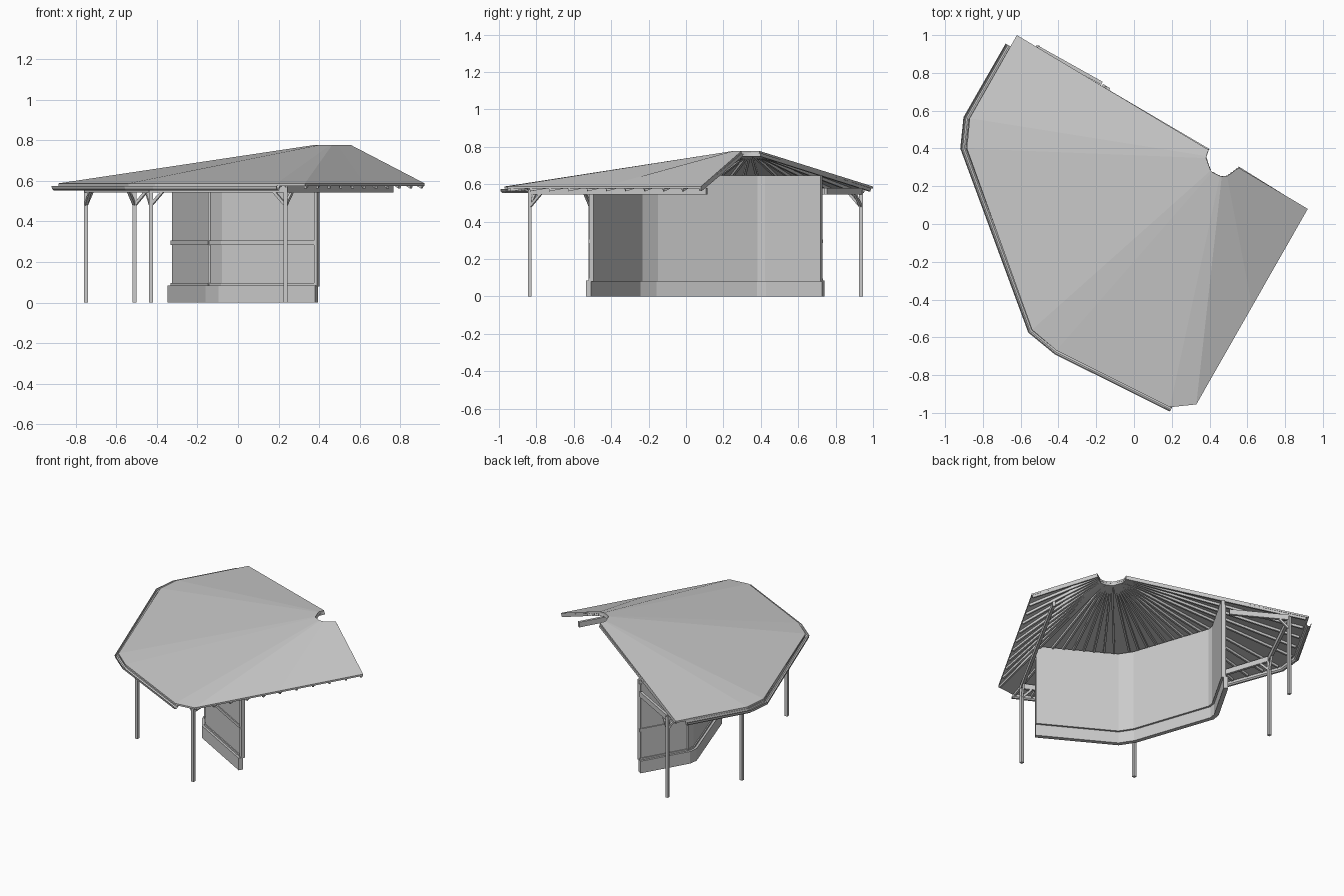
import bpy, bmesh
from mathutils import Vector, Matrix

if "Cube" in bpy.data.objects:
    bpy.data.objects.remove(bpy.data.objects["Cube"])


def finish(name, bm):
    bmesh.ops.recalc_face_normals(bm, faces=bm.faces)
    me = bpy.data.meshes.new(name)
    bm.to_mesh(me)
    bm.free()
    ob = bpy.data.objects.new(name, me)
    bpy.context.collection.objects.link(ob)
    return ob


def sweep(name, path, profile):
    """Sweep a closed (outward offset, z) profile along a mitred plan path."""
    pts = [Vector(p) for p in path]
    bm = bmesh.new()
    rings = []
    for i, p in enumerate(pts):
        ns = []
        for a, b in ((i - 1, i), (i, i + 1)):
            if a >= 0 and b < len(pts):
                d = (pts[b] - pts[a]).normalized()
                ns.append(Vector((d.y, -d.x)))
        n = sum(ns, Vector((0, 0))).normalized()
        n /= n.dot(ns[0])
        rings.append([bm.verts.new((p.x + n.x * o, p.y + n.y * o, z)) for o, z in profile])
    k = len(profile)
    for r, s in zip(rings, rings[1:]):
        for j in range(k):
            bm.faces.new((r[j], r[(j + 1) % k], s[(j + 1) % k], s[j]))
    bm.faces.new(rings[0])
    bm.faces.new(rings[-1])
    return finish(name, bm)


def rect(o0, o1, z0, z1):
    return [(o0, z0), (o1, z0), (o1, z1), (o0, z1)]


def bars(name, segs, w, h):
    """Boxes of width w and depth h along each (p, q) segment."""
    bm = bmesh.new()
    for p, q in segs:
        p, q = Vector(p), Vector(q)
        d = q - p
        m = (Matrix.Translation((p + q) / 2) @ d.to_track_quat('Y', 'Z').to_matrix().to_4x4()
             @ Matrix.Diagonal((w, d.length, h, 1)))
        bmesh.ops.create_cube(bm, size=1, matrix=m)
    return finish(name, bm)


# Roof: half-umbrella between a small top ring and a faceted eave
EAVE_Z, RING_Z = 0.588, 0.778
eave = [(-.62, 1.0), (-.87, .56), (-.885, .40), (-.54, -.56), (-.41, -.67),
        (.19, -.97), (.33, -.955), (.625, -.4375), (.92, .08)]
centre = Vector((.475, .345))
ring = [centre + (Vector(e) - centre).normalized() * .093 for e in eave]
top_e = [Vector((x, y, EAVE_Z)) for x, y in eave]
top_r = [Vector((r.x, r.y, RING_Z)) for r in ring]
bm = bmesh.new()
drop = Vector((0, 0, -.012))
rows = [[bm.verts.new(p) for p in row] for row in
        (top_r, top_e, [p + drop for p in top_e], [p + drop for p in top_r])]
n = len(eave)
for a in range(4):
    r, s = rows[a], rows[(a + 1) % 4]
    for i in range(n - 1):
        bm.faces.new((r[i], r[i + 1], s[i + 1], s[i]))
for i in (0, n - 1):
    bm.faces.new([r[i] for r in rows])
finish("roof", bm)

# Rafters radiating under the roof
segs = []
low = Vector((0, 0, -.02))
for i in range(n - 1):
    steps = max(1, round((top_e[i + 1] - top_e[i]).length / .12))
    for s in range(steps + (i == n - 2)):
        t = s / steps
        if i == 0 and s == 0:
            t = .02
        if i == n - 2 and s == steps:
            t = .985
        a = top_r[i].lerp(top_r[i + 1], t) + low
        b = top_e[i].lerp(top_e[i + 1], t) + low
        segs.append((a, a.lerp(b, .985)))
bars("rafters", segs, .013, .018)

# Gutter: open channel hung outside the eave
gutter = [(-.68, .955), (-.903, .565), (-.92, .40), (-.56, -.575), (-.42, -.69), (.19, -.993)]
sweep("gutter", gutter,
      [(0, .575), (-.003, .560), (-.012, .552), (-.023, .552), (-.032, .560), (-.035, .575),
       (-.031, .575), (-.029, .562), (-.022, .556), (-.013, .556), (-.006, .562), (-.004, .575)])

# Curving wall, plinth and outer trim
wall = [(-.145, .73), (-.318, .43), (-.325, .38), (-.14, -.16), (-.08, -.25), (.39, -.515)]
sweep("wall", wall, rect(-.022, 0, .08, .648))
sweep("plinth", wall, rect(-.008, .022, 0, .085))
sweep("wall_middle_rail", wall, rect(-.005, .007, .285, .305))
sweep("wall_bottom_rail", wall, rect(-.005, .007, .085, .097))
bars("wall_posts", [((x, y, .08), (x, y, .62)) for x, y in
                    (wall[1], wall[3], (.383, -.511), (-.15, .722))], .014, .014)

# Columns with ring beam and knee braces
cols = [(-.51, .935), (-.75, .45), (-.43, -.51), (.235, -.835)]
run = [(-.17, .745)] + cols + [(.76, .11)]
bars("columns", [((x, y, 0), (x, y, .57)) for x, y in cols], .02, .02)
bars("beams", [((*a, .562), (*b, .562)) for a, b in zip(run, run[1:])], .018, .036)
braces = []
for i in range(1, 5):
    c = Vector(run[i])
    for o in (run[i - 1], run[i + 1]):
        d = (Vector(o) - c).normalized() * .07
        braces.append(((c.x, c.y, .48), (c.x + d.x, c.y + d.y, .553)))
bars("braces", braces, .014, .014)
